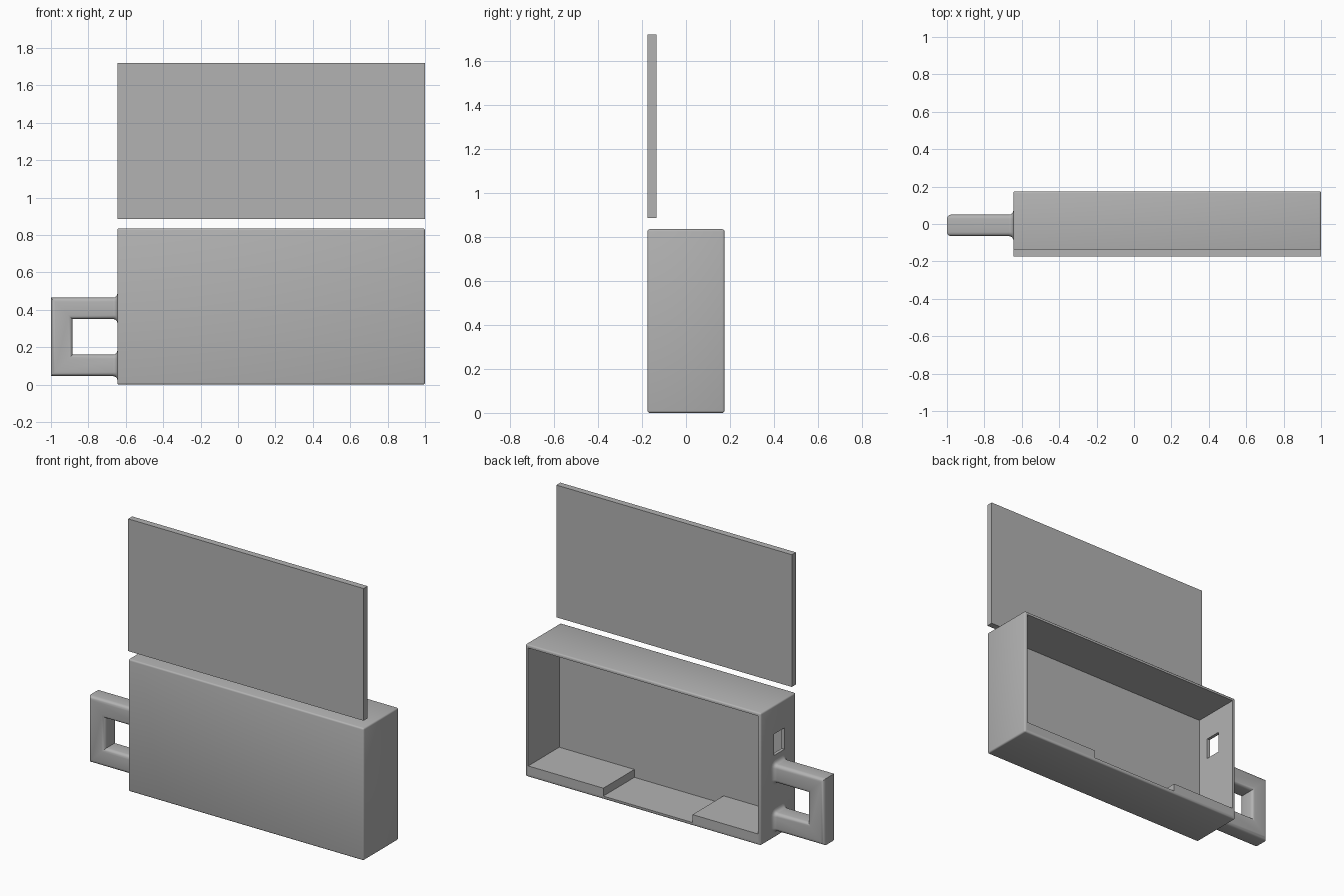
import bpy, bmesh, math
from mathutils import Vector

cube = bpy.data.objects.get("Cube")
if cube:
    bpy.data.objects.remove(cube, do_unlink=True)

grey = bpy.data.materials.new("plain grey")
grey.use_nodes = True
colour = (0.45, 0.45, 0.45, 1)
grey.diffuse_color = colour
grey.node_tree.nodes["Principled BSDF"].inputs["Base Color"].default_value = colour


def finish(name, bm, smooth=False):
    bmesh.ops.recalc_face_normals(bm, faces=bm.faces)
    mesh = bpy.data.meshes.new(name)
    bm.to_mesh(mesh)
    bm.free()
    mesh.materials.append(grey)
    ob = bpy.data.objects.new(name, mesh)
    bpy.context.collection.objects.link(ob)
    if smooth:
        activate(ob)
        bpy.ops.object.shade_smooth_by_angle(angle=math.radians(35))
    return ob


def activate(ob):
    bpy.ops.object.select_all(action="DESELECT")
    ob.select_set(True)
    bpy.context.view_layer.objects.active = ob


def box(name, lo, hi, bevel=0):
    lo, hi = Vector(lo), Vector(hi)
    bm = bmesh.new()
    bmesh.ops.create_cube(bm, size=1)
    for v in bm.verts:
        v.co = (lo + hi) / 2 + v.co * (hi - lo)
    if bevel:
        bmesh.ops.bevel(bm, geom=bm.edges[:], offset=bevel, segments=3,
                        profile=0.5, affect="EDGES")
    return finish(name, bm)


def cut(target, cutter):
    activate(target)
    mod = target.modifiers.new("cut", "BOOLEAN")
    mod.operation = "DIFFERENCE"
    mod.solver = "EXACT"
    mod.object = cutter
    bpy.ops.object.modifier_apply(modifier=mod.name)
    bpy.data.objects.remove(cutter, do_unlink=True)


X0, X1, Y, H = -0.645, 1.0, 0.175, 0.835   # case extents
WALL, FRONT = 0.02, -0.135                 # wall thickness, inner front face
HY0, HY1 = -0.065, 0.05                    # handle depth range
R = 0.022                                  # handle rounding

# Case: hollow box open at the back, with a window above the handle
case = box("case", (X0, -Y, 0), (X1, Y, H), bevel=0.01)
cut(case, box("cavity", (X0 + WALL, FRONT, WALL), (X1 - WALL, Y + 0.1, H - WALL)))
cut(case, box("window", (X0 - 0.1, -0.062, 0.52), (X0 + 0.1, 0.043, 0.655)))
activate(case)
bpy.ops.object.shade_smooth_by_angle(angle=math.radians(35))

# Raised blocks on the case floor
box("left_floor_block", (0.455, FRONT, WALL), (X1 - WALL, Y, 0.07))
box("right_floor_block", (X0 + WALL, FRONT, WALL), (-0.168, Y, 0.07))

# Loose lid panel floating above the case
box("lid_panel", (X0, -Y, 0.885), (X1, FRONT, 1.72))

# Handle: U profile pushed through its depth, front and back edges rounded
XE = X0 + 0.01
profile = [(XE, 0.045), (-1, 0.045), (-1, 0.465), (XE, 0.465),
           (XE, 0.35), (-0.885, 0.35), (-0.885, 0.16), (XE, 0.16)]
bm = bmesh.new()
face = bm.faces.new([bm.verts.new((x, HY0, z)) for x, z in profile])
ext = bmesh.ops.extrude_face_region(bm, geom=[face])
for v in ext["geom"]:
    if isinstance(v, bmesh.types.BMVert):
        v.co.y = HY1
rounded = [e for e in bm.edges
           if abs(e.verts[0].co.y - e.verts[1].co.y) < 1e-5
           and min(v.co.x for v in e.verts) < X0]
bmesh.ops.bevel(bm, geom=rounded, offset=R, segments=4, profile=0.5, affect="EDGES")
finish("handle", bm, smooth=True)


# Collars: flared fillets where the handle arms meet the case
def collar(name, z0, z1, steps=4):
    bm = bmesh.new()
    rings = []
    for k in range(steps + 1):
        t = math.pi / 2 * k / steps
        grow = R * (1 - math.cos(t))
        x = X0 - R + R * math.sin(t)
        ring = []
        corners = [(HY1 - R, z1 - R), (HY0 + R, z1 - R),
                   (HY0 + R, z0 + R), (HY1 - R, z0 + R)]
        for q, (cy, cz) in enumerate(corners):
            for s in range(steps + 1):
                a = math.pi / 2 * (q + s / steps)
                ring.append(bm.verts.new((x, cy + (R + grow) * math.cos(a),
                                          cz + (R + grow) * math.sin(a))))
        rings.append(ring)
    n = len(rings[0])
    for a, b in zip(rings, rings[1:]):
        for i in range(n):
            j = (i + 1) % n
            bm.faces.new((a[i], a[j], b[j], b[i]))
    bm.faces.new(rings[0])
    bm.faces.new(rings[-1])
    finish(name, bm, smooth=True)


collar("lower_handle_collar", 0.045, 0.16)
collar("upper_handle_collar", 0.35, 0.465)
